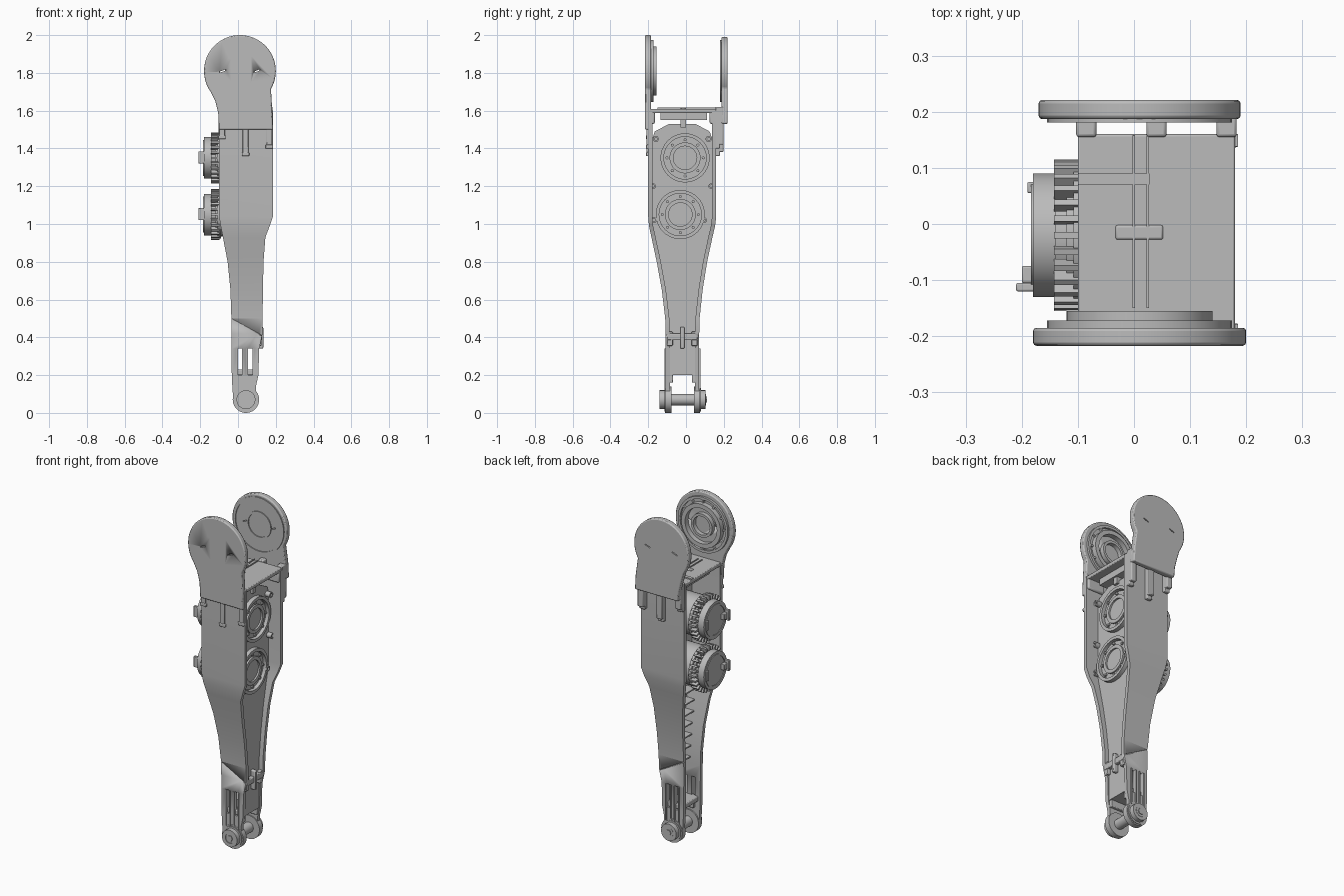
import bpy, bmesh, math
from mathutils import Vector, Matrix

cube = bpy.data.objects.get("Cube")
if cube:
    bpy.data.objects.remove(cube, do_unlink=True)

grey = bpy.data.materials.new("plain grey")
grey.use_nodes = True
grey.diffuse_color = (0.5, 0.5, 0.5, 1)
grey.node_tree.nodes["Principled BSDF"].inputs["Base Color"].default_value = (0.5, 0.5, 0.5, 1)


def finish(name, bm, bevel=0):
    bmesh.ops.recalc_face_normals(bm, faces=bm.faces)
    mesh = bpy.data.meshes.new(name)
    bm.to_mesh(mesh)
    bm.free()
    ob = bpy.data.objects.new(name, mesh)
    bpy.context.collection.objects.link(ob)
    mesh.materials.append(grey)
    bpy.ops.object.select_all(action='DESELECT')
    ob.select_set(True)
    bpy.context.view_layer.objects.active = ob
    bpy.ops.object.shade_smooth_by_angle(angle=math.radians(30))
    if bevel:
        mod = ob.modifiers.new("Bevel", 'BEVEL')
        mod.width, mod.segments, mod.limit_method = bevel, 2, 'ANGLE'
    return ob


def box(name, x, y, z, bevel=0, tilt=0):
    """Box from (min, max) pairs, optionally tilted about y."""
    bm = bmesh.new()
    size = (x[1] - x[0], y[1] - y[0], z[1] - z[0], 1)
    mid = Vector((x[0] + x[1], y[0] + y[1], z[0] + z[1])) / 2
    bmesh.ops.create_cube(bm, size=1, matrix=Matrix.Translation(mid)
                          @ Matrix.Rotation(tilt, 4, 'Y') @ Matrix.Diagonal(size))
    return finish(name, bm, bevel)


def loft(name, rects):
    """Stack of (z, x0, x1, y0, y1) rectangles skinned into a solid."""
    bm = bmesh.new()
    rings = [[bm.verts.new(p) for p in ((a, c, z), (b, c, z), (b, d, z), (a, d, z))]
             for z, a, b, c, d in rects]
    for lo, hi in zip(rings, rings[1:]):
        for i in range(4):
            j = (i + 1) % 4
            bm.faces.new((lo[i], lo[j], hi[j], hi[i]))
    bm.faces.new(rings[0])
    bm.faces.new(rings[-1])
    return finish(name, bm)


def turned(name, axis, centre, profile, closed=False, steps=40):
    """Lathe (radius, position) points about an x or y axis; centre is (other, z)."""
    bm = bmesh.new()
    verts = [bm.verts.new((r, 0, h)) for r, h in profile]
    edges = [bm.edges.new(p) for p in zip(verts, verts[1:])]
    if closed:
        edges.append(bm.edges.new((verts[-1], verts[0])))
    bmesh.ops.spin(bm, geom=verts + edges, cent=(0, 0, 0), axis=(0, 0, 1),
                   angle=math.tau, steps=steps)
    bmesh.ops.remove_doubles(bm, verts=bm.verts, dist=1e-5)
    for v in bm.verts:
        a, b, h = v.co
        v.co = (h, centre[0] + a, centre[1] + b) if axis == 'x' else (centre[0] + a, h, centre[1] + b)
    return finish(name, bm)


def cylinder(name, axis, centre, r, a, b, steps=40):
    return turned(name, axis, centre, [(0, a), (r, a), (r, b), (0, b)], steps=steps)


def ring(name, axis, centre, r, hole, a, b):
    return turned(name, axis, centre, [(hole, a), (r, a), (r, b), (hole, b)], True)


def cut(targets, cutters):
    for c in cutters:
        c.hide_render = True
        c.hide_set(True)
        c.display_type = 'WIRE'
        for t in targets:
            mod = t.modifiers.new("Cut", 'BOOLEAN')
            mod.operation, mod.object, mod.solver = 'DIFFERENCE', c, 'EXACT'


# Channel body: stations of height, left, right, front and back limits
stations = [(0.07, -.025, .095, -.108, .07), (0.14, -.03, .095, -.108, .07),
            (0.2, -.033, .108, -.108, .07), (0.34, -.034, .112, -.108, .07),
            (0.42, -.035, .13, -.108, .07), (0.5, -.035, .13, -.11, .072),
            (0.65, -.04, .132, -.128, .088), (0.8, -.055, .135, -.155, .112),
            (0.93, -.08, .145, -.183, .14), (0.99, -.092, .168, -.196, .154),
            (1.04, -.1, .185, -.2, .16), (1.6, -.1, .185, -.2, .16)]
T = 0.022
front_flange = loft("front_flange", [(z, a, b, c, c + T) for z, a, b, c, d in stations])
back_flange = loft("back_flange", [(z, a, b, d - T, d) for z, a, b, c, d in stations])
flanges = [front_flange, back_flange]
web = [(z, .085, .105, c + .01, d - .01) for z, a, b, c, d in stations[2:-1]]
web += [(1.42, .085, .105, -.19, .15), (1.49, .085, .105, -.165, .125), (1.53, .085, .105, -.09, .05)]
loft("web", web)

# Long slots and shallow seams near the foot
cut(flanges, [box("slot_cutter", (x, x + .023), (-.3, .3), (.2, .34)) for x in (0, .053)])
cut([front_flange], [box("front_seam_cutter", (-.06, .16), (-.13, -.105), (.448, .453), tilt=.5)])
cut([back_flange], [box("back_seam_cutter", (-.06, .16), (.067, .09), (.448, .453), tilt=.5)])

# Foot: fork discs, bosses and cross pin
PIN = (.042, .07)
for side, s in (("front", -1), ("back", 1)):
    y = lambda d: -.018 + s * d
    cylinder(side + "_fork_disc", 'y', PIN, .07, y(.06), y(.092))
    ring(side + "_pin_collar", 'y', PIN, .05, .028, y(.085), y(.122))
    ring(side + "_slot_frame_ring", 'y', PIN, .062, .052, y(.09), y(.097))
    for x in (-.004, .024, .049, .08):
        box(side + "_slot_rib", (x - .003, x + .003), sorted((y(.085), y(.096))), (.12, .34))
cylinder("cross_pin", 'y', PIN, .03, -.135, .105)
cylinder("pin_head", 'y', PIN, .018, -.14, .11, 6)
box("fork_bridge", (-.02, .105), (-.1, .06), (.2, .23), .005)
for y in (-.088, .032):
    box("fork_gusset", (.0, .1), (y, y + .02), (.16, .21), .004)

# Small latch on the lower web
box("latch_bar", (.1, .128), (-.1, .06), (.385, .42), .004)
box("latch_stem", (.1, .134), (-.03, -.008), (.34, .455), .006)
for y in (-.1, .03):
    box("latch_foot", (.1, .125), (y, y + .03), (.355, .43), .004)

# Head plates: round top running into a neck
HEAD = (.01, 1.81)


def head_plate(name, r, y0, y1, bottom):
    bm = bmesh.new()
    pts = [(HEAD[0] + r * math.cos(a), HEAD[1] + r * math.sin(a))
           for a in [math.radians(-30 + 245 * i / 60) for i in range(61)]]
    pts += [(-.12, 1.65), (-.105, 1.59), (-.1, bottom), (.185, bottom), (.18, 1.62)]
    face = bm.faces.new([bm.verts.new((x, y0, z)) for x, z in pts])
    ext = bmesh.ops.extrude_face_region(bm, geom=[face])
    for v in ext["geom"]:
        if isinstance(v, bmesh.types.BMVert):
            v.co.y = y1
    return finish(name, bm, .006)


front_head = head_plate("front_head_plate", .19, -.217, -.185, 1.5)
back_head = head_plate("back_head_plate", .18, .187, .221, 1.53)
holes = [cylinder("hole_cutter", 'y', (HEAD[0] + x, HEAD[1] + z), .016, -.3, .3, 16)
         for x in (-.045, .045) for z in (-.08, .08)]
holes += [box("dash_cutter", (x - .018, x + .018), (-.3, .3), (1.807, 1.813), tilt=-.35)
          for x in (-.08, .1)]
cut([front_head, back_head], holes)

# Ribbed rings on the inner head faces
ring("front_head_rim", 'y', HEAD, .165, .15, -.187, -.172)
ring("front_head_hub", 'y', HEAD, .13, .105, -.187, -.155)
ring("front_head_boss", 'y', HEAD, .07, .055, -.187, -.16)
ring("back_head_rim", 'y', HEAD, .165, .155, .181, .19)
ring("back_head_hub", 'y', HEAD, .08, .07, .181, .19)
for i in range(12):
    a = i * math.tau / 12
    cx, cz = HEAD[0] + .135 * math.cos(a), HEAD[1] + .135 * math.sin(a)
    box("front_head_spoke", (cx - .028, cx + .028), (-.187, -.174), (cz - .005, cz + .005), tilt=-a)

# Clips joining the head plates to the flanges
for x, low in ((-.085, 1.45), (.04, 1.36), (.165, 1.4)):
    box("front_clip", (x - .015, x + .015), (-.209, -.195), (low, 1.6), .004)
    box("front_clip_tip", (x - .02, x + .02), (-.212, -.195), (low, low + .02), .004)
    box("back_clip", (x - .018, x + .018), (.155, .198), (low + .02, 1.62), .005)
    box("back_clip_tip", (x - .018, x + .018), (.155, .18), (low, low + .05), .005)

# Top deck, with rails and the hopper block beneath
box("top_deck", (-.1, .18), (-.2, .16), (1.588, 1.61), .004)
box("deck_block", (-.06, .13), (-.135, .11), (1.55, 1.59))
box("deck_post", (0, .12), (-.03, .0), (1.51, 1.56))
for x in (-.003, .022):
    box("deck_rail", (x, x + .005), (-.15, .158), (1.605, 1.616))
box("deck_strap", (-.1, .028), (.07, .09), (1.605, 1.617))
box("deck_key", (-.033, .052), (-.028, -.002), (1.605, 1.615), .004)
for y in (-.195, .125):
    box("deck_gusset", (.07, .18), (y, y + .03), (1.53, 1.595), .008)

# Two drive units, each with hub rings, finned drum and outer cap
for name, z, hub_y in (("upper", 1.35, -.005), ("lower", 1.05, -.03)):
    c, h = (-.02, z), (hub_y, z)
    cylinder(name + "_drive_barrel", 'x', c, .115, -.12, .1)
    cylinder(name + "_drive_cap", 'x', c, .11, -.18, -.14)
    cylinder(name + "_drive_neck", 'x', c, .1, -.145, -.115)
    ring(name + "_drive_cap_lip", 'x', c, .095, .085, -.184, -.178)
    ring(name + "_drive_flange", 'x', c, .128, .1, -.108, -.09)
    ring(name + "_hub_outer_ring", 'x', h, .13, .112, .1, .13)
    ring(name + "_hub_inner_ring", 'x', h, .082, .062, .1, .122)
    cylinder(name + "_hub_plate", 'x', h, .108, .1, .112)
    for i in range(28):
        a = i * math.tau / 28
        bm = bmesh.new()
        m = (Matrix.Translation((-.12, c[0], z)) @ Matrix.Rotation(a, 4, 'X')
             @ Matrix.Translation((0, 0, .122)) @ Matrix.Diagonal((.045, .011, .026, 1)))
        bmesh.ops.create_cube(bm, size=1, matrix=m)
        finish(name + "_drive_fin", bm)
    for i in range(8):
        a = i * math.tau / 8
        cylinder(name + "_hub_bolt", 'x', (h[0] + .096 * math.cos(a), z + .096 * math.sin(a)),
                 .008, .11, .122, 8)
    box(name + "_cap_tab", (-.21, -.175), (-.12, -.105), (z - .03, z + .035), .003)
    box(name + "_cap_tab_stem", (-.2, -.175), (-.105, -.075), (z - .018, z + .018), .003)
    box(name + "_cap_key", (-.19, -.175), (.055, .075), (z - .03, z + .03), .003)

# Web bosses and the cross ribs inside the channel
for y, z in ((-.175, 1.2), (.135, 1.2), (-.16, 1.45), (.12, 1.45), (.095, 1.02), (-.17, 1.02)):
    ring("web_boss", 'x', (y, z), .016, .008, .1, .135)
for i in range(7):
    z = .45 + i * .065
    w = .065 + i * .008
    box("channel_rib", (.03, .09), (-.02 - w, -.02 + w), (z, z + .008))
    box("channel_stud", (.05, .09), (-.035, -.005), (z + .02, z + .045), .004)
